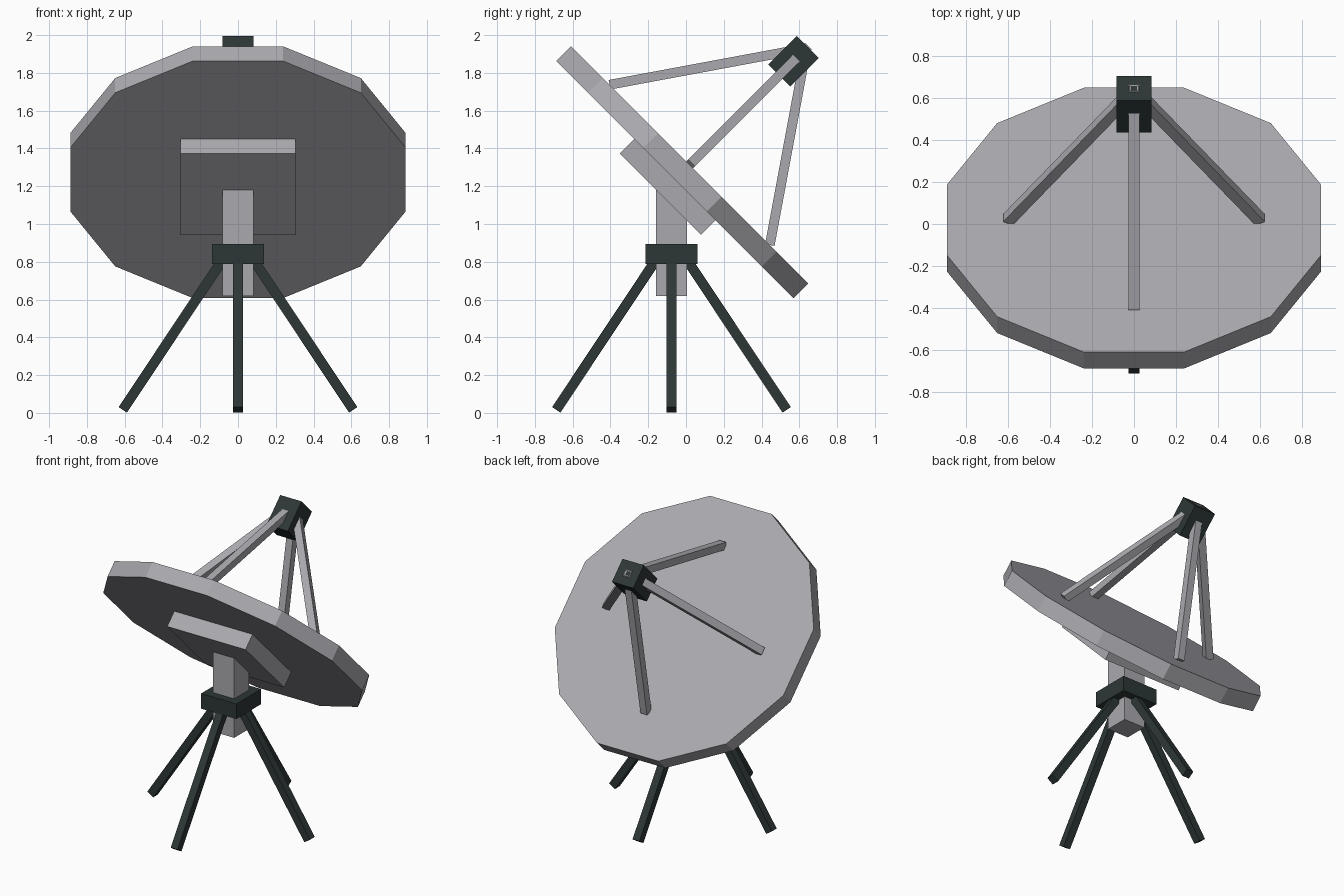
import bpy, bmesh, math
from mathutils import Matrix, Vector

if "Cube" in bpy.data.objects:
    bpy.data.objects.remove(bpy.data.objects["Cube"])


def material(name, rgb):
    m = bpy.data.materials.new(name)
    m.diffuse_color = (*rgb, 1)
    m.use_nodes = True
    m.node_tree.nodes["Principled BSDF"].inputs["Base Color"].default_value = m.diffuse_color
    return m


GREY = material("light_grey", (0.40, 0.40, 0.43))
DARK = material("dark_green_grey", (0.026, 0.038, 0.037))

# Frame of the tilted dish: origin at the centre of its face, z along its axis
TILT = Matrix.Translation((0, 0.0195, 1.313)) @ Matrix.Rotation(math.radians(-45), 4, 'X')
POST_Y = -0.077


def finish(name, bm, mat, frame):
    bmesh.ops.recalc_face_normals(bm, faces=bm.faces)
    mesh = bpy.data.meshes.new(name)
    bm.to_mesh(mesh)
    bm.free()
    mesh.materials.append(mat)
    mesh.transform(frame)
    ob = bpy.data.objects.new(name, mesh)
    bpy.context.collection.objects.link(ob)
    return ob


def box(name, size, centre, mat, frame=Matrix()):
    bm = bmesh.new()
    bmesh.ops.create_cube(bm, size=1, matrix=Matrix.Translation(centre) @ Matrix.Diagonal((*size, 1)))
    return finish(name, bm, mat, frame)


def bar(name, a, b, width, mat, frame=Matrix()):
    # Square bar in the local xz plane from a to b, placed by frame
    a, b = Vector(a), Vector(b)
    d = b - a
    turn = Matrix.Rotation(math.atan2(d.x, d.z), 4, 'Y')
    bm = bmesh.new()
    bmesh.ops.create_cube(bm, size=1, matrix=Matrix.Translation((a + b) / 2) @ turn
                          @ Matrix.Diagonal((width, width, d.length, 1)))
    return finish(name, bm, mat, frame)


# Twelve-sided dish with flats facing the sides
bm = bmesh.new()
R = 0.888 / math.cos(math.pi / 12)
bmesh.ops.create_cone(bm, cap_ends=True, segments=12, radius1=R, radius2=R, depth=0.11,
                      matrix=Matrix.Translation((0, 0, -0.055)) @ Matrix.Rotation(math.pi / 12, 4, 'Z'))
finish("dish", bm, GREY, TILT)

# Mounting plate behind the dish, and receiver box on its axis
box("back_plate", (0.608, 0.608, 0.13), (0, 0, -0.155), GREY, TILT)
box("receiver", (0.165, 0.165, 0.214), (0, 0, 0.777), DARK, TILT)

# Post and collar
box("post", (0.163, 0.163, 0.58), (0, POST_Y, 0.91), GREY)
box("collar", (0.274, 0.274, 0.106), (0, POST_Y, 0.841), DARK)

# Four receiver struts and four legs
for i in range(4):
    spin = Matrix.Rotation(i * math.pi / 2, 4, 'Z')
    bar(f"strut_{i + 1}", (0.6, 0, 0), (0, 0, 0.874), 0.051, GREY, TILT @ spin)
    bar(f"leg_{i + 1}", (0.61, 0, 0.016), (0.062, 0, 0.84), 0.053, DARK,
        Matrix.Translation((0, POST_Y, 0)) @ spin)
